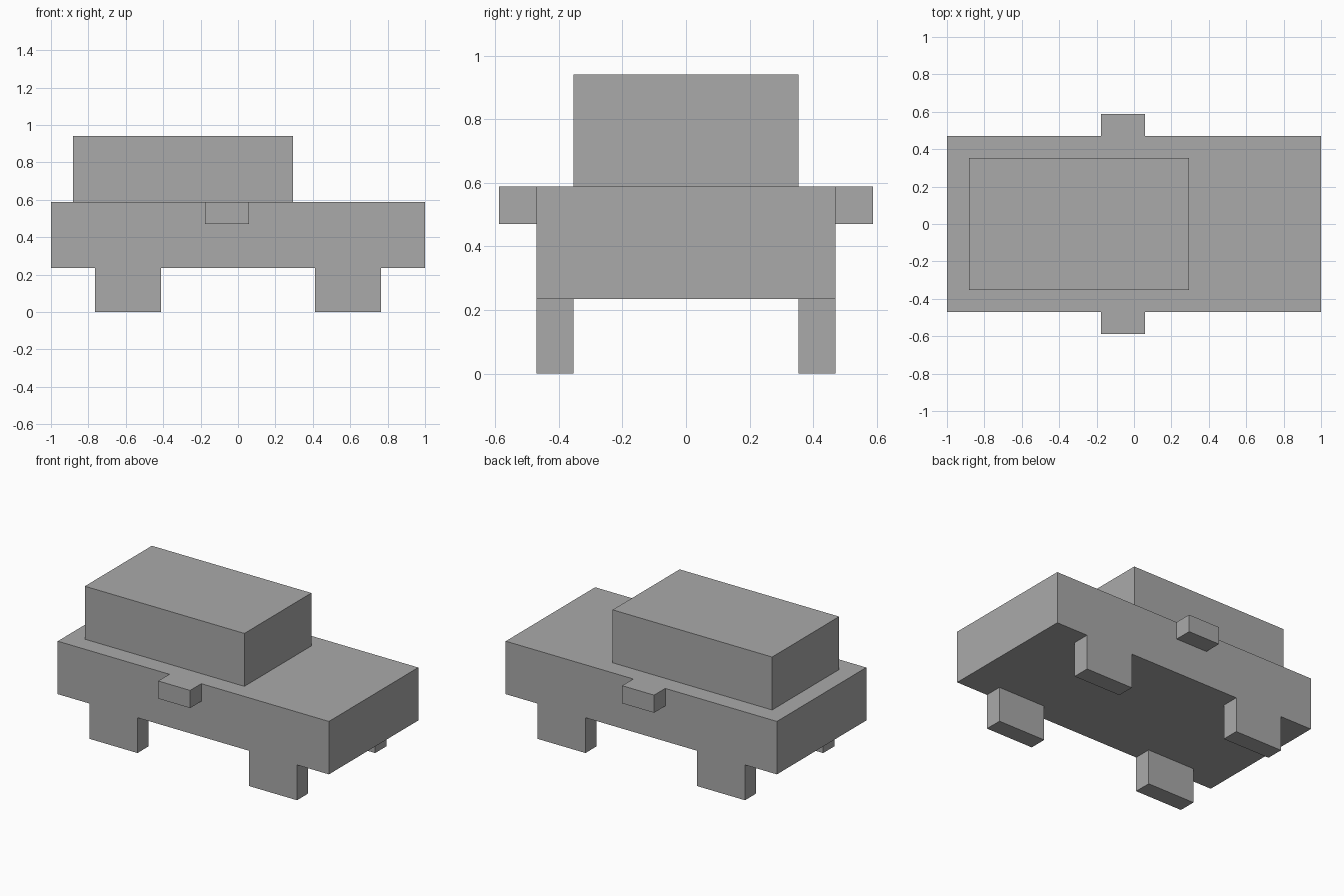
import bpy
from mathutils import Vector

if "Cube" in bpy.data.objects:
    bpy.data.objects.remove(bpy.data.objects["Cube"], do_unlink=True)

U = 2 / 17  # design grid step

grey = bpy.data.materials.new("plain_grey")
grey.use_nodes = True
colour = (0.4, 0.4, 0.4, 1)
grey.diffuse_color = colour
grey.node_tree.nodes["Principled BSDF"].inputs["Base Color"].default_value = colour


def box(name, low, high):
    """Flat-sided block between two corners given in grid steps."""
    low, high = Vector(low) * U, Vector(high) * U
    bpy.ops.mesh.primitive_cube_add(size=1, location=(low + high) / 2)
    obj = bpy.context.object
    obj.name = name
    size = high - low
    for v in obj.data.vertices:
        v.co *= size
    obj.data.materials.append(grey)
    return obj


# Main body and cabin
box("body", (-8.5, -4, 2), (8.5, 4, 5))
box("cabin", (-7.5, -3, 5), (2.5, 3, 8))

# Wheels and side mirrors, one set on each side
for side, inner, outer in (("front", -3, -4), ("back", 3, 4)):
    y0, y1 = sorted((inner, outer))
    box(f"{side}_wheel_right", (-6.5, y0, 0), (-3.5, y1, 2))
    box(f"{side}_wheel_left", (3.5, y0, 0), (6.5, y1, 2))
    y0, y1 = sorted((outer, outer * 1.25))
    box(f"{side}_mirror", (-1.5, y0, 4), (0.5, y1, 5))
